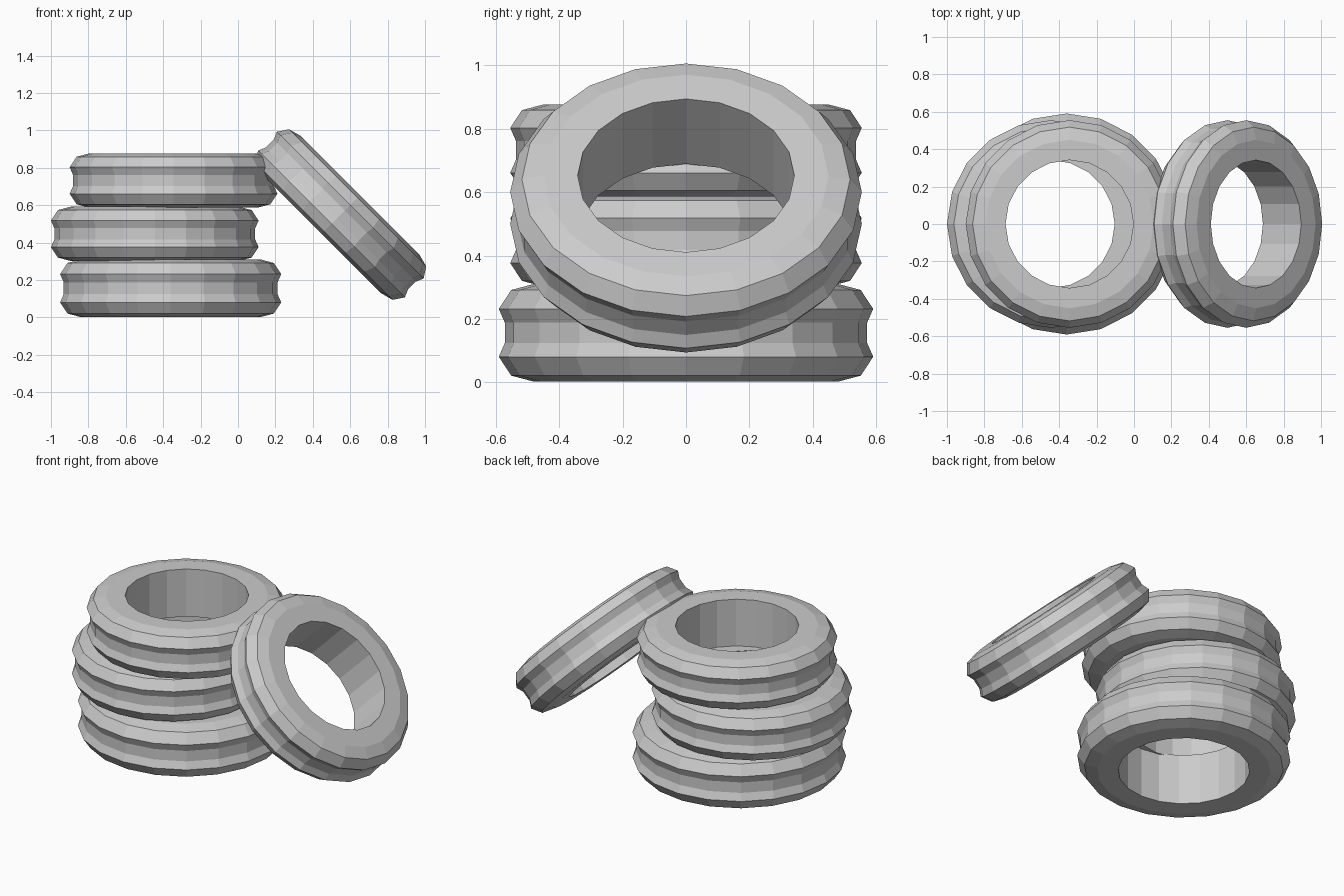
import bpy, math
from mathutils import Matrix

if "Cube" in bpy.data.objects:
    bpy.data.objects.remove(bpy.data.objects["Cube"])

SIDES = 20

# Closed tyre cross-section as (radius, height): flat sidewalls, bevelled
# shoulders, shallow tread groove, straight inner wall
upper = [(0.342, 0.145), (0.45, 0.145), (0.518, 0.127), (0.555, 0.071), (0.537, 0.03)]
PROFILE = upper + [(r, -z) for r, z in reversed(upper)]


def make_tyre(name, location, scale=1.0, lean=0.0):
    n = len(PROFILE)
    verts, faces = [], []
    for i in range(SIDES):
        a = 2 * math.pi * i / SIDES
        verts += [(r * math.cos(a) * scale, r * math.sin(a) * scale, z * scale)
                  for r, z in PROFILE]
        j = (i + 1) % SIDES
        for k in range(n):
            m = (k + 1) % n
            faces.append((i * n + k, i * n + m, j * n + m, j * n + k))
    mesh = bpy.data.meshes.new(name)
    mesh.from_pydata(verts, [], faces)
    mesh.transform(Matrix.Rotation(lean, 4, 'Y'))
    mesh.flip_normals()
    mesh.update()
    obj = bpy.data.objects.new(name, mesh)
    obj.location = location
    bpy.context.collection.objects.link(obj)
    return obj


# Stack of three tyres
make_tyre("bottom_tyre", (-0.36, 0, 0.156), 1.065)
make_tyre("middle_tyre", (-0.445, 0, 0.447))
make_tyre("top_tyre", (-0.345, 0, 0.732))

# Tyre leaning against the stack
make_tyre("leaning_tyre", (0.55, 0, 0.55), lean=math.radians(45))
